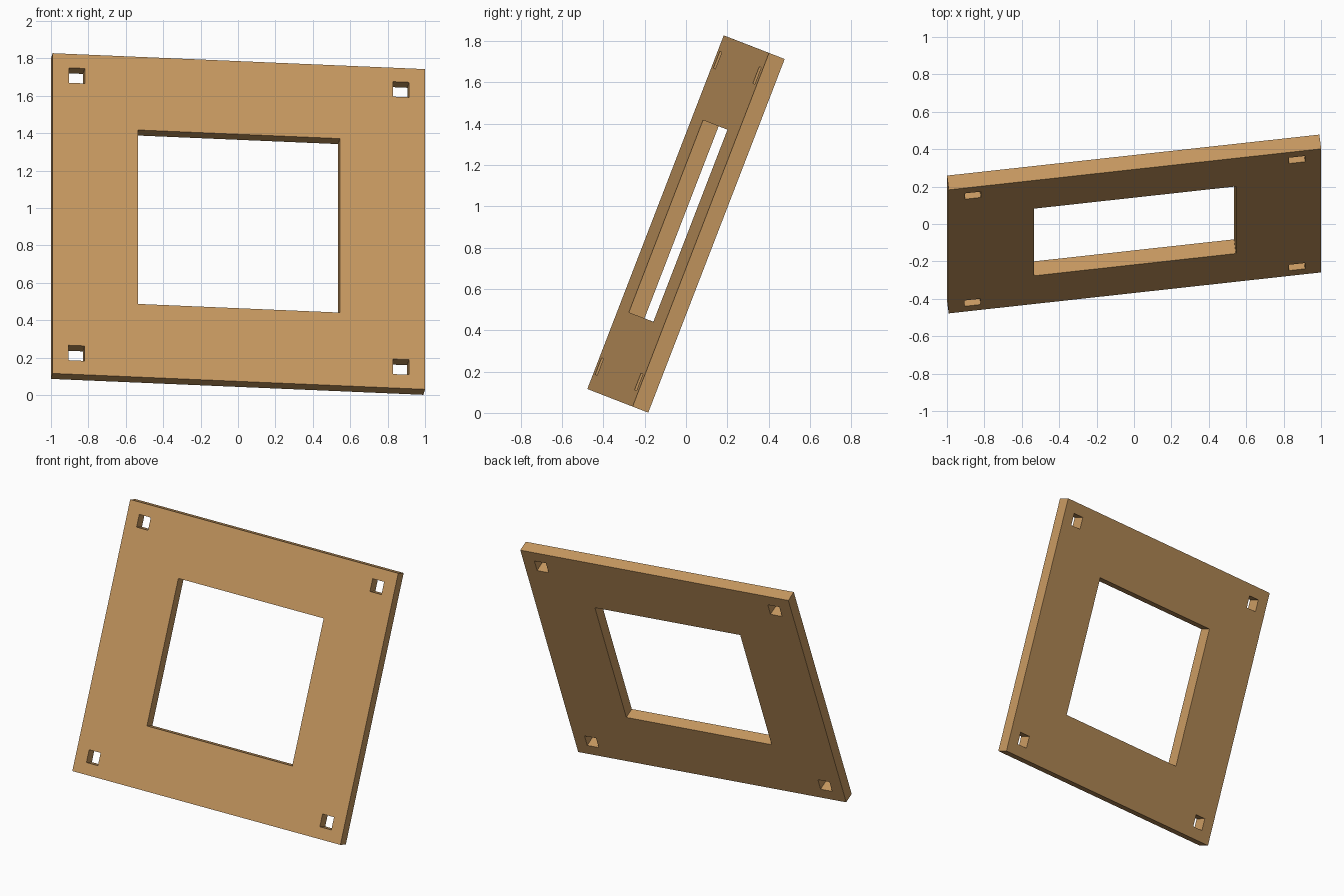
import bpy
from mathutils import Matrix, Vector

default = bpy.data.objects.get("Cube")
if default:
    bpy.data.objects.remove(default, do_unlink=True)

WIDTH, HEIGHT, THICK = 2.005, 1.835, 0.082
WINDOW = (1.087, 0.997)
SLOT, SLOT_X, SLOT_Z = 0.086, 0.873, 0.795

tan = bpy.data.materials.new("tan_wood")
tan.use_nodes = True
color = (0.565, 0.314, 0.117, 1)
tan.diffuse_color = color
tan.node_tree.nodes["Principled BSDF"].inputs["Base Color"].default_value = color


def box(name, size, x=0, z=0):
    bpy.ops.mesh.primitive_cube_add(size=1)
    ob = bpy.context.object
    ob.name = name
    ob.data.transform(Matrix.Translation((x, 0, z)) @ Matrix.Diagonal((*size, 1)))
    ob.data.materials.append(tan)
    return ob


# Square plate
plate = box("frame_plate", (WIDTH, THICK, HEIGHT))

# Central window and four corner slots
cutters = [box("window_cutter", (WINDOW[0], 1, WINDOW[1]))]
for sx in (-1, 1):
    for sz in (-1, 1):
        cutters.append(box("slot_cutter", (SLOT, 1, SLOT), sx * SLOT_X, sz * SLOT_Z))

for cutter in cutters:
    cutter.hide_render = True
    bpy.context.view_layer.objects.active = plate
    mod = plate.modifiers.new("cut", 'BOOLEAN')
    mod.operation = 'DIFFERENCE'
    mod.solver = 'EXACT'
    mod.object = cutter
    bpy.ops.object.modifier_apply(modifier=mod.name)
    bpy.data.objects.remove(cutter, do_unlink=True)

# Lean the plate back with a slight twist
across = Vector((1.99, 0.219, -0.085)).normalized()
up = Vector((0, 0.36, 0.933))
up = (up - across * up.dot(across)).normalized()
back = up.cross(across)
tilt = Matrix((across, back, up)).transposed().to_4x4()
plate.matrix_world = Matrix.Translation((0, 0, 0.9145)) @ tilt
